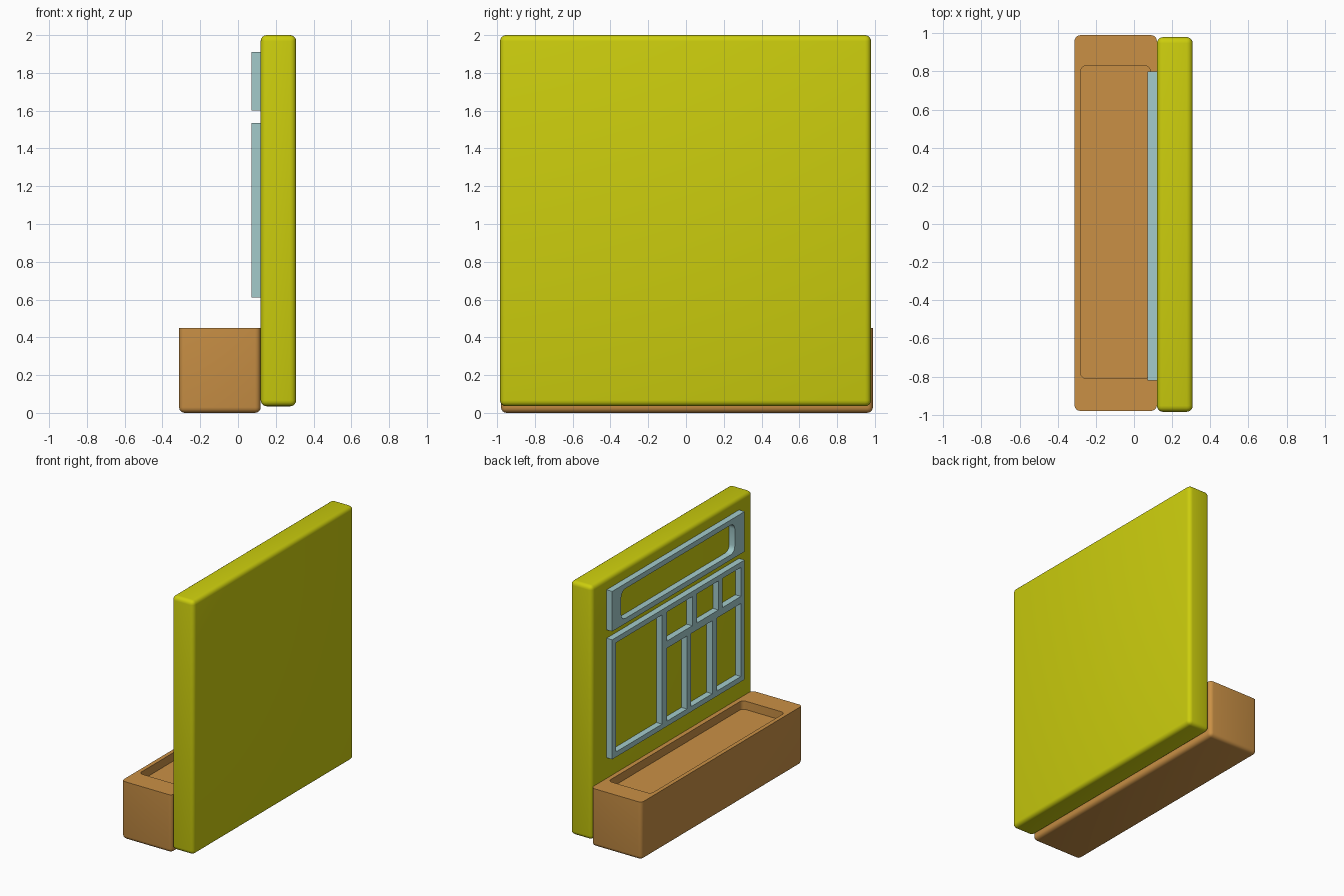
import bpy
import bmesh
from mathutils import Vector

start = bpy.data.objects.get("Cube")
if start:
    bpy.data.objects.remove(start, do_unlink=True)


def material(name, rgb):
    mat = bpy.data.materials.new(name)
    mat.use_nodes = True
    mat.diffuse_color = (*rgb, 1)
    mat.node_tree.nodes["Principled BSDF"].inputs["Base Color"].default_value = (*rgb, 1)
    return mat


yellow = material("yellow", (0.60, 0.61, 0.004))
blue = material("pale blue", (0.37, 0.60, 0.60))
brown = material("warm brown", (0.59, 0.28, 0.06))


def box(name, lo, hi, mat, radius=0, axes="xyz", segments=4, keep=lambda edge: True):
    """Box between two corners, rounded along the edges that run along the given axes."""
    lo, hi = Vector(lo), Vector(hi)
    bm = bmesh.new()
    bmesh.ops.create_cube(bm, size=1)
    for v in bm.verts:
        v.co = (lo + hi) / 2 + v.co * (hi - lo)
    if radius:
        edges = []
        for e in bm.edges:
            d = e.verts[1].co - e.verts[0].co
            axis = "xyz"[max(range(3), key=lambda i: abs(d[i]))]
            if axis in axes and keep(e):
                edges.append(e)
        bmesh.ops.bevel(bm, geom=edges, offset=radius, segments=segments,
                        profile=0.5, affect="EDGES", clamp_overlap=True)
    mesh = bpy.data.meshes.new(name)
    bm.to_mesh(mesh)
    bm.free()
    mesh.materials.append(mat)
    obj = bpy.data.objects.new(name, mesh)
    bpy.context.collection.objects.link(obj)
    return obj


def activate(obj):
    bpy.ops.object.select_all(action="DESELECT")
    obj.select_set(True)
    bpy.context.view_layer.objects.active = obj


def cut(obj, cutter):
    """Subtract the cutter from the object and discard it."""
    mod = obj.modifiers.new("cut", "BOOLEAN")
    mod.operation = "DIFFERENCE"
    mod.solver = "EXACT"
    mod.object = cutter
    activate(obj)
    bpy.ops.object.modifier_apply(modifier=mod.name)
    bpy.data.objects.remove(cutter, do_unlink=True)


def smooth(obj):
    activate(obj)
    bpy.ops.object.shade_smooth_by_angle(angle=0.6)


# Upright slab
wall = box("wall", (0.12, -0.985, 0.035), (0.308, 0.98, 2.0), yellow, 0.032)
smooth(wall)

# Trough with rounded sides and base, and a shallow tray in its top
trough = box("trough", (-0.312, -0.98, 0), (0.12, 0.99, 0.45), brown, 0.03,
             keep=lambda e: min(v.co.z for v in e.verts) < 0.4)
cut(trough, box("tray_cutter", (-0.28, -0.81, 0.385), (0.085, 0.83, 0.6), brown, 0.03, "z"))
smooth(trough)

# Raised frames on the slab, set slightly into it
front, back = 0.072, 0.125
right, left = -0.82, 0.80


def window(y0, y1, z0, z1, radius=0):
    return box("window_cutter", (front - 0.1, y0, z0), (back + 0.1, y1, z1), blue, radius, "x")


# Wide top frame with one rounded opening
top_frame = box("top_frame", (front, right, 1.60), (back, left, 1.91), blue)
cut(top_frame, window(-0.70, 0.69, 1.64, 1.87, 0.05))
smooth(top_frame)

# Divided lower frame: one tall pane, then two rows of three
lower_frame = box("lower_frame", (front, right, 0.61), (back, left, 1.535), blue)
bottom, middle_low, middle_high, top = 0.65, 1.215, 1.27, 1.495
cut(lower_frame, window(0.19, 0.755, bottom, top))
for y0, y1 in ((-0.18, 0.13), (-0.50, -0.24), (-0.775, -0.55)):
    cut(lower_frame, window(y0, y1, middle_high, top))
for y0, y1 in ((-0.115, 0.13), (-0.425, -0.165), (-0.775, -0.485)):
    cut(lower_frame, window(y0, y1, bottom, middle_low))
